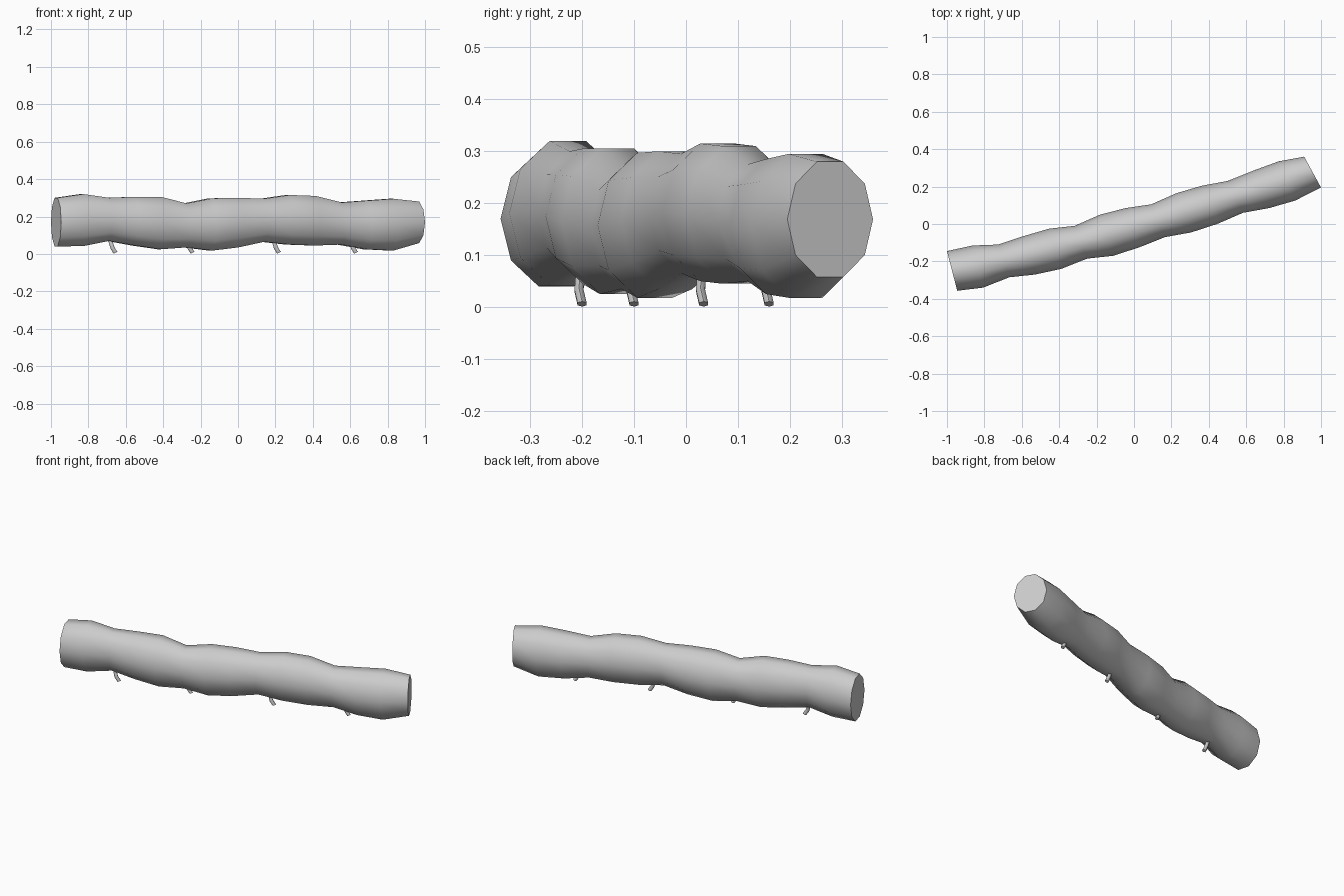
import bpy, bmesh, math
from mathutils import Vector

cube = bpy.data.objects.get("Cube")
if cube:
    bpy.data.objects.remove(cube)

grey = bpy.data.materials.new("plain grey")
grey.use_nodes = True
colour = (0.6, 0.6, 0.6, 1)
grey.diffuse_color = colour
grey.node_tree.nodes["Principled BSDF"].inputs["Base Color"].default_value = colour


def loft(name, rings, sharp_angle):
    """Skin a list of vertex rings into a capped tube."""
    bm = bmesh.new()
    loops = [[bm.verts.new(p) for p in ring] for ring in rings]
    n = len(rings[0])
    for a, b in zip(loops, loops[1:]):
        for i in range(n):
            j = (i + 1) % n
            bm.faces.new((a[i], a[j], b[j], b[i]))
    bm.faces.new(loops[0])
    bm.faces.new(loops[-1])
    bmesh.ops.recalc_face_normals(bm, faces=bm.faces)
    mesh = bpy.data.meshes.new(name)
    bm.to_mesh(mesh)
    bm.free()
    mesh.materials.append(grey)
    obj = bpy.data.objects.new(name, mesh)
    bpy.context.collection.objects.link(obj)
    bpy.ops.object.select_all(action='DESELECT')
    obj.select_set(True)
    bpy.context.view_layer.objects.active = obj
    bpy.ops.object.shade_smooth_by_angle(angle=math.radians(sharp_angle))
    return obj


# Log: evenly spaced rings; back edge y, front edge y, top z, bottom z of each
SECTIONS = [
    (-.145, -.357, .30, .04), (-.115, -.34, .32, .042), (-.11, -.285, .30, .07),
    (-.065, -.27, .305, .045), (-.025, -.24, .305, .025), (-.01, -.185, .27, .035),
    (.05, -.17, .297, .018), (.085, -.125, .30, .035), (.105, -.07, .295, .065),
    (.165, -.045, .315, .05), (.205, 0, .31, .045), (.23, .06, .275, .05),
    (.285, .085, .285, .025), (.335, .125, .295, .018), (.36, .195, .28, .058),
]
SIDES = 10
log_rings = []
for k, (back, front, top, bottom) in enumerate(SECTIONS):
    t = k / (len(SECTIONS) - 1)
    x_back, x_front = -1 + 1.91 * t, -.945 + 1.945 * t
    centre = Vector(((x_back + x_front) / 2, (back + front) / 2, (top + bottom) / 2))
    across = Vector((x_back - x_front, back - front, 0)) / 2
    up = Vector((0, 0, (top - bottom) / 2 / math.sin(math.radians(72))))
    log_rings.append([centre + across * math.cos(a) + up * math.sin(a)
                      for a in (math.tau * i / SIDES for i in range(SIDES))])
loft("log", log_rings, 50)

# Small bent twigs under the log
for k, (x, y) in enumerate([(-.655, -.2), (-.243, -.1), (.219, .034), (.631, .16)]):
    path = [(x - .03, y + .004, .09), (x - .025, y - .004, .06),
            (x - .016, y - .006, .032), (x, y, .006)]
    twig_rings = []
    for px, py, pz in path:
        twig_rings.append([Vector((px + .01 * math.cos(a), py + .01 * math.sin(a),
                                   pz + .005 * math.cos(a)))
                           for a in (math.tau * i / 6 for i in range(6))])
    loft(f"twig_{k + 1}", twig_rings, 65)
